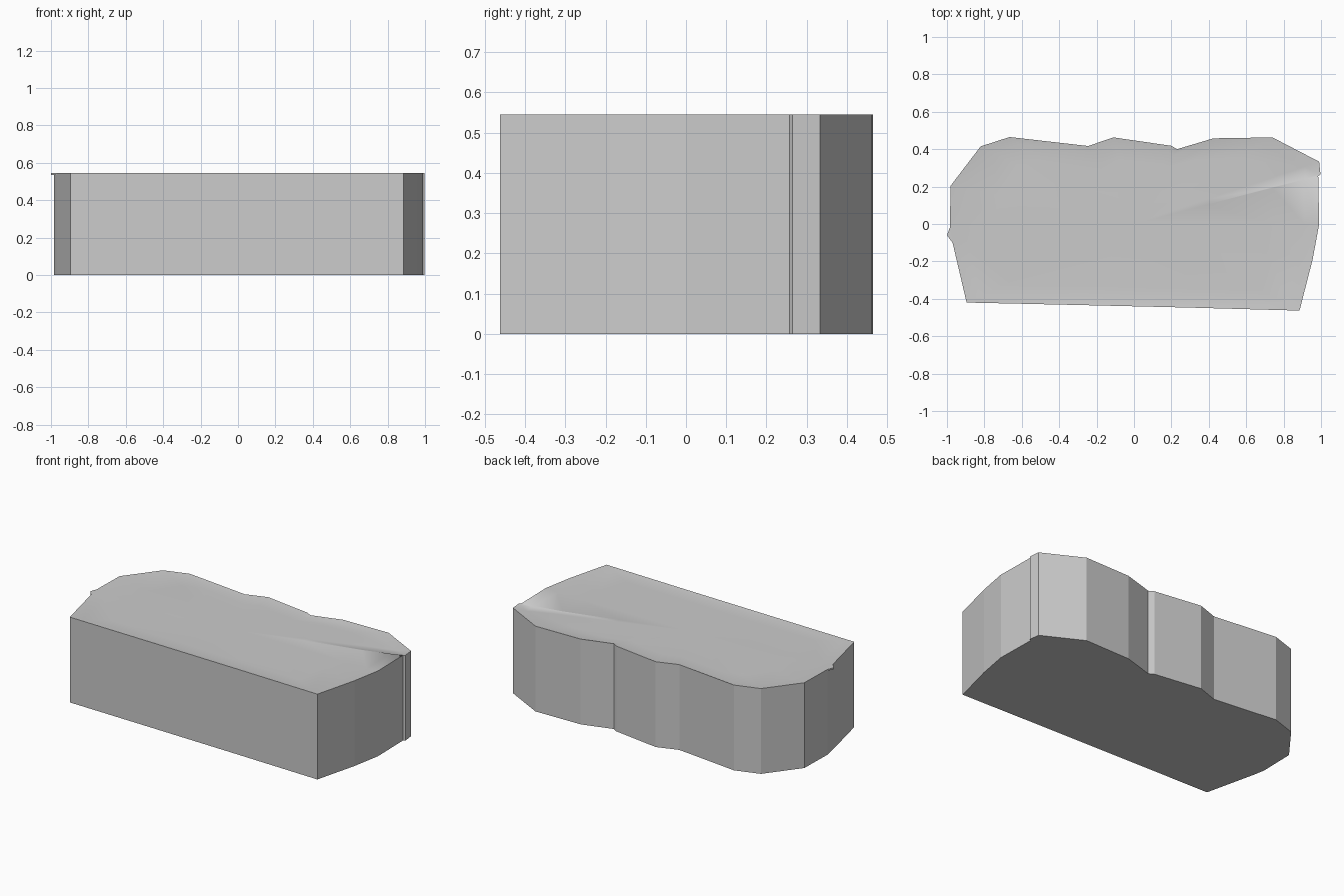
import bpy, bmesh, random

random.seed(4)
cube = bpy.data.objects.get("Cube")
if cube:
    bpy.data.objects.remove(cube, do_unlink=True)

HEIGHT = 0.545
# Outline of the block, counter-clockwise from the front right corner
OUTLINE = [(-.895, -.42), (-.3, -.433), (.3, -.447), (.885, -.463), (.955, -.19),
           (.99, 0), (.985, .257), (.997, .265), (.99, .333), (.74, .463),
           (.425, .458), (.23, .4), (.2, .418), (-.11, .463), (-.245, .417),
           (-.665, .465), (-.82, .415), (-.98, .205), (-.985, -.02), (-.97, -.1)]

stone = bpy.data.materials.new("light grey stone")
stone.use_nodes = True
stone.diffuse_color = (.6, .6, .6, 1)
bsdf = stone.node_tree.nodes["Principled BSDF"]
bsdf.inputs["Base Color"].default_value = (.6, .6, .6, 1)


def make_object(name, bm):
    bmesh.ops.recalc_face_normals(bm, faces=bm.faces)
    mesh = bpy.data.meshes.new(name)
    bm.to_mesh(mesh)
    bm.free()
    mesh.materials.append(stone)
    obj = bpy.data.objects.new(name, mesh)
    bpy.context.collection.objects.link(obj)
    return obj


def ring(bm, scale, z, wobble=0):
    return [bm.verts.new((x * scale, y * scale, z + random.uniform(-wobble, wobble)))
            for x, y in OUTLINE]


def bridge(bm, low, high, smooth):
    n = len(low)
    for i in range(n):
        j = (i + 1) % n
        bm.faces.new((low[i], low[j], high[j], high[i])).smooth = smooth


# Block: flat base, straight faceted walls, faintly worn top inside a crisp rim
bm = bmesh.new()
base = ring(bm, 1, 0)
rim = ring(bm, 1, HEIGHT)
bm.faces.new(base)
bridge(bm, base, rim, False)
previous = rim
for scale, drop, wobble in ((.92, .005, .004), (.75, .006, .002), (.4, .006, .001)):
    current = ring(bm, scale, HEIGHT - drop, wobble)
    bridge(bm, previous, current, True)
    previous = current
centre = bm.verts.new((0, 0, HEIGHT - .006))
for i, v in enumerate(previous):
    bm.faces.new((v, previous[(i + 1) % len(previous)], centre)).smooth = True
for edge in bm.edges:
    edge.smooth = not (edge.verts[0] in rim and edge.verts[1] in rim)
make_object("stone_block", bm)

# Small chipped lip overhanging the right end at the top
bm = bmesh.new()
lip = [(-.985, -.02), (-1, -.06), (-.97, -.1)]
lower = [bm.verts.new((x, y, HEIGHT - .01)) for x, y in lip]
upper = [bm.verts.new((x, y, HEIGHT)) for x, y in lip]
bm.faces.new(lower)
bm.faces.new(upper)
bridge(bm, lower, upper, False)
make_object("chipped_lip", bm)
